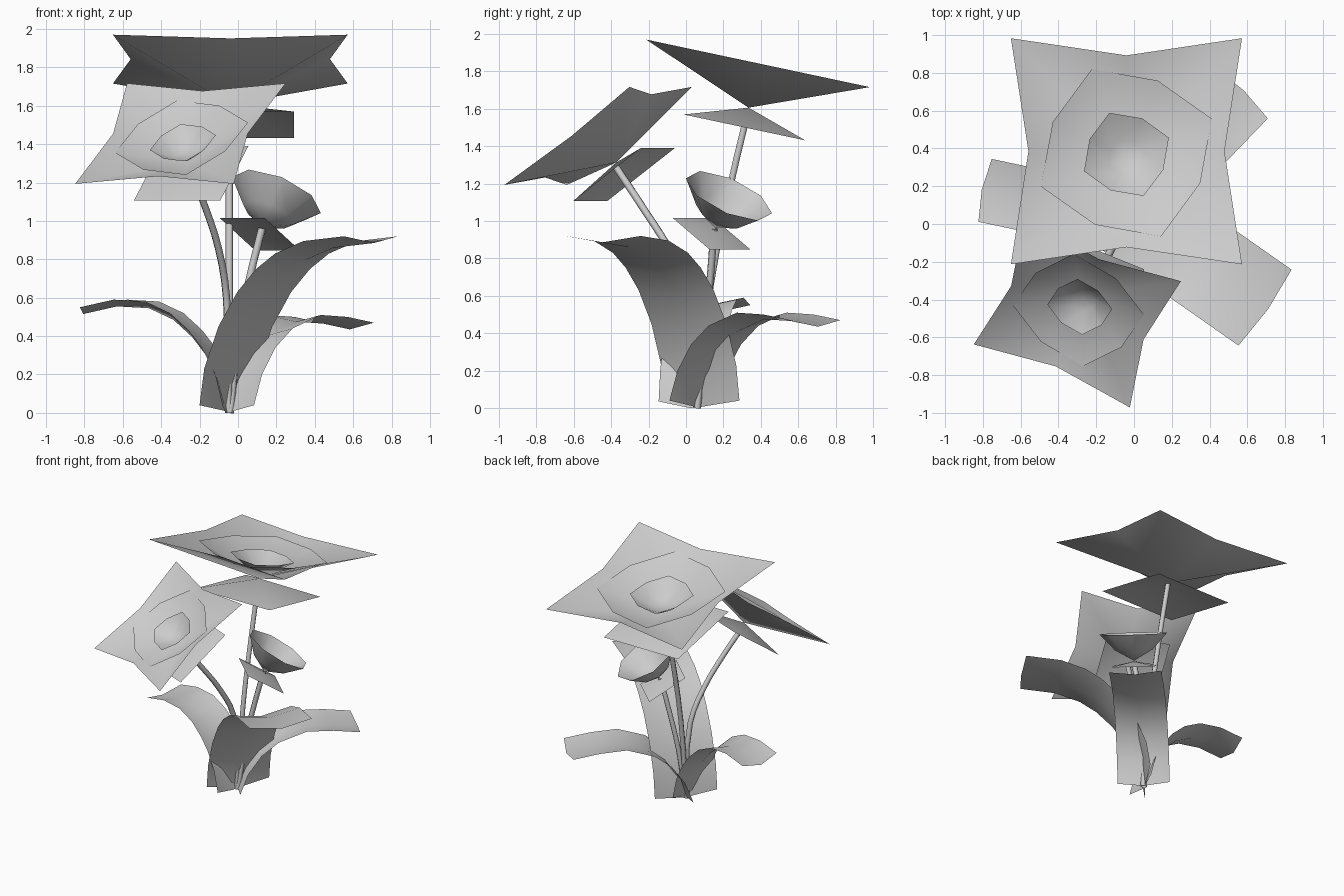
import bpy, bmesh
from math import sin, cos, radians
from mathutils import Matrix, Vector

if "Cube" in bpy.data.objects:
    bpy.data.objects.remove(bpy.data.objects["Cube"])


def make_object(name, verts, faces, matrix=None):
    mesh = bpy.data.meshes.new(name)
    mesh.from_pydata(verts, [], faces)
    ob = bpy.data.objects.new(name, mesh)
    bpy.context.collection.objects.link(ob)
    if matrix:
        ob.matrix_world = matrix
    bm = bmesh.new()
    bm.from_mesh(mesh)
    bmesh.ops.recalc_face_normals(bm, faces=bm.faces)
    bm.to_mesh(mesh)
    bm.free()
    mesh.shade_smooth()
    return ob


def funnel(name, rings, tip_z, matrix, turn=45, n=8):
    """Rings of alternating corner / notch radii closing to a point."""
    verts, faces = [], []
    for corner, notch, z in rings:
        for i in range(n):
            a = radians(turn + 360 * i / n)
            r = notch if i % 2 else corner
            verts.append((r * cos(a), r * sin(a), z))
    for k in range(len(rings) - 1):
        for i in range(n):
            j = (i + 1) % n
            faces.append((k * n + i, k * n + j, (k + 1) * n + j, (k + 1) * n + i))
    tip, last = len(verts), (len(rings) - 1) * n
    verts.append((0, 0, tip_z))
    faces += [(last + i, last + (i + 1) % n, tip) for i in range(n)]
    return make_object(name, verts, faces, matrix)


def placement(center, turn, tilt):
    return (Matrix.Translation(center) @ Matrix.Rotation(radians(turn), 4, 'Z')
            @ Matrix.Rotation(radians(tilt), 4, 'X'))


def flower(prefix, center, turn, tilt, R):
    m = placement(center, turn, tilt)
    d = 0.28 * R
    # star shaped outer petals, rounder inner petals, small bowl heart
    funnel(prefix + "_outer_petals", [(R, 0.6 * R, 0)], -d, m)
    funnel(prefix + "_inner_petals", [(0.565 * R, 0.49 * R, -0.15 * d)], -0.97 * d, m, 22)
    funnel(prefix + "_heart", [(0.28 * R, 0.245 * R, -0.33 * d),
                               (0.12 * R, 0.11 * R, -0.72 * d)], -0.78 * d, m, 22)
    # four sided sepal below
    s = 0.385 * R * 2 ** 0.5
    funnel(prefix + "_sepal", [(s, s, -0.405 * R)], -d, m, n=4)


def leaf(name, base, azimuth, width, profile):
    """Strip folded along the midrib; profile is (distance, height)."""
    a = radians(azimuth)
    out, side = Vector((cos(a), sin(a), 0)), Vector((-sin(a), cos(a), 0))
    base = Vector((*base, 0))
    verts, faces = [], []
    for d, z in profile:
        p = base + out * d + Vector((0, 0, z))
        verts += [p - side * width / 2,
                  p + out * 0.018 - Vector((0, 0, 0.035)),
                  p + side * width / 2]
    for k in range(len(profile) - 1):
        for i in (3 * k, 3 * k + 1):
            faces.append((i, i + 1, i + 4, i + 3))
    return make_object(name, verts, faces)


def stem(name, points, radius=0.02):
    cu = bpy.data.curves.new(name, 'CURVE')
    cu.dimensions = '3D'
    cu.bevel_depth = radius
    cu.bevel_resolution = 1
    cu.resolution_u = 3
    sp = cu.splines.new('BEZIER')
    sp.bezier_points.add(len(points) - 1)
    for bp, p in zip(sp.bezier_points, points):
        bp.co = p
        bp.handle_left_type = bp.handle_right_type = 'AUTO'
    ob = bpy.data.objects.new(name, cu)
    bpy.context.collection.objects.link(ob)


# open flowers
flower("large_flower", (-0.04, 0.385, 1.843), 180, 12, 0.865)
flower("tilted_flower", (-0.30, -0.47, 1.455), -22, 36, 0.63)

# half open bud
bud = placement((0.2, 0.23, 1.135), 137, 32)
funnel("bud_petals", [(0.25, 0.25, 0), (0.14, 0.14, -0.12)], -0.2, bud)
funnel("bud_sepal", [(0.226, 0.226, -0.24)], -0.205, bud, n=4)

# stems
stem("large_flower_stem", [(-0.045, 0.06, 0), (-0.045, 0.13, 0.65),
                           (-0.045, 0.24, 1.2), (-0.045, 0.335, 1.6)])
stem("tilted_flower_stem", [(-0.05, 0.06, 0), (-0.06, 0.03, 0.6),
                            (-0.10, -0.09, 0.85), (-0.17, -0.23, 1.07),
                            (-0.258, -0.375, 1.29)])
stem("bud_stem", [(-0.04, 0.06, 0), (0.0, 0.1, 0.4),
                  (0.06, 0.13, 0.7), (0.125, 0.15, 0.96)])

# arching leaves
leaf("large_leaf", (-0.06, 0.085), -35, 0.49,
     [(0, 0.04), (0.03, 0.23), (0.12, 0.45), (0.24, 0.63), (0.36, 0.75),
      (0.48, 0.83), (0.66, 0.895), (0.92, 0.92)])
leaf("left_leaf", (-0.045, 0.02), 168, 0.34,
     [(0, 0.035), (0.04, 0.2), (0.11, 0.34), (0.18, 0.43), (0.28, 0.52),
      (0.41, 0.58), (0.58, 0.59), (0.76, 0.55)])
leaf("back_leaf", (-0.055, 0.045), 46, 0.385,
     [(0, 0.04), (0.06, 0.2), (0.16, 0.34), (0.29, 0.44), (0.5, 0.51),
      (0.7, 0.5), (0.9, 0.47)])
